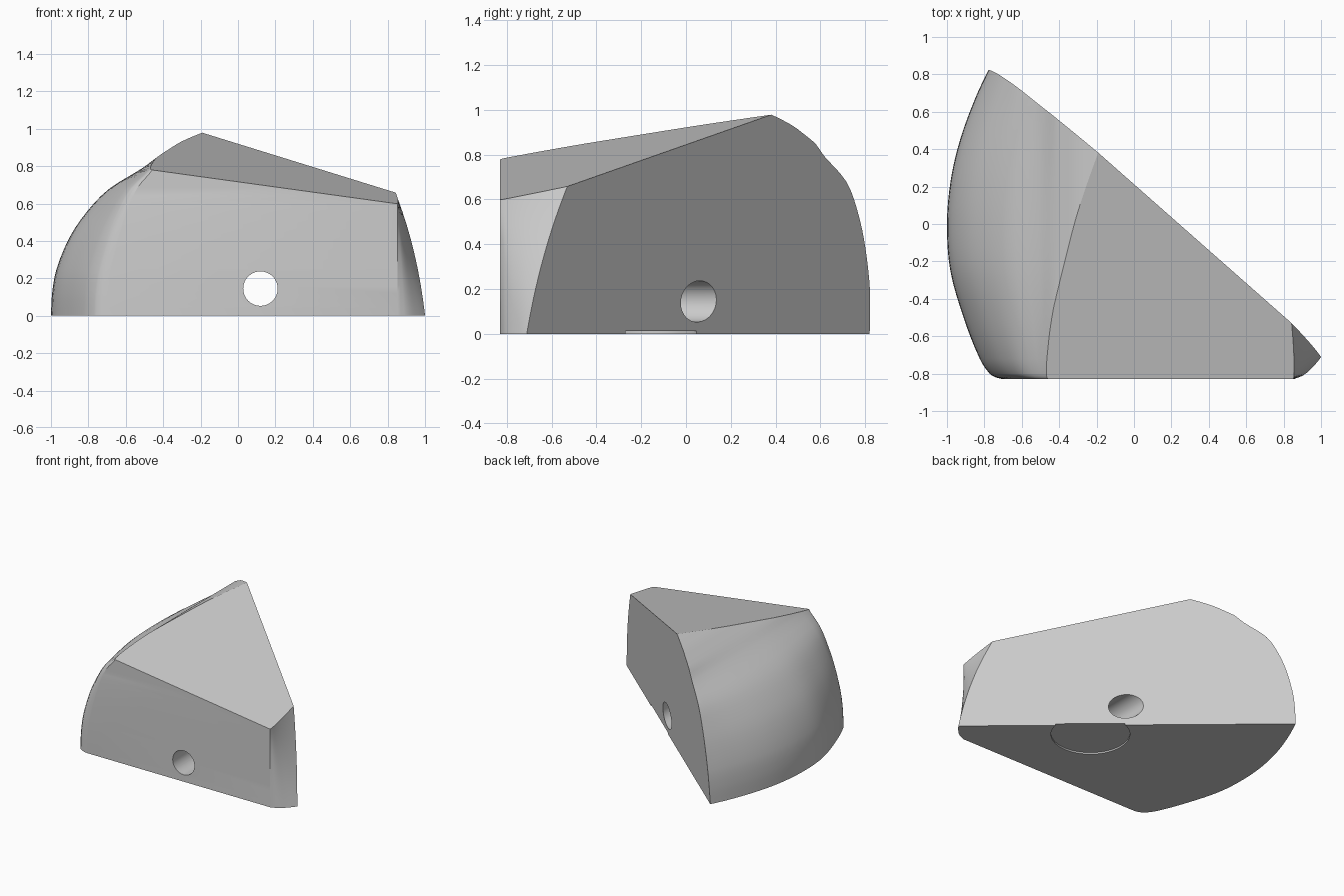
import bpy, bmesh, math
from mathutils import Vector, Matrix

cube = bpy.data.objects.get("Cube")
if cube:
    bpy.data.objects.remove(cube, do_unlink=True)

grey = bpy.data.materials.new("light_grey")
grey.use_nodes = True
colour = (0.6, 0.6, 0.6, 1)
grey.diffuse_color = colour
grey.node_tree.nodes["Principled BSDF"].inputs["Base Color"].default_value = colour


def smooth(points, t):
    """Smooth interpolation through (t, value) points."""
    t = min(max(t, points[0][0]), points[-1][0])
    n = len(points)

    def slope(i):
        a, b = points[max(i - 1, 0)], points[min(i + 1, n - 1)]
        return (b[1] - a[1]) / (b[0] - a[0])
    for i in range(n - 1):
        (t0, v0), (t1, v1) = points[i], points[i + 1]
        if t <= t1:
            h = t1 - t0
            s = (t - t0) / h
            return (v0 * (2*s**3 - 3*s**2 + 1) + v1 * (3*s**2 - 2*s**3)
                    + h * slope(i) * (s**3 - 2*s**2 + s) + h * slope(i + 1) * (s**3 - s**2))


def dense(points, steps):
    ts = [p[0] for p in points]
    return [a + (b - a) * k / steps for a, b in zip(ts, ts[1:]) for k in range(steps)] + [ts[-1]]


# Bulging side: height profile (z, x) and inward pull along the base (y, dx)
side_profile = [(0, -1), (.12, -.994), (.25, -.97), (.42, -.9), (.56, -.805), (.68, -.687),
                (.79, -.51), (.85, -.43), (.89, -.37), (.927, -.31), (.957, -.245),
                (.99, -.165), (1.05, -.05)]
side_pull = [(-.83, .3), (-.82, .262), (-.80, .228), (-.72, .175), (-.51, .092), (-.25, .018), (0, 0),
             (.235, .02), (.45, .07), (.67, .15), (.85, .235), (.95, .29)]
# Small rounded end: outward flare along the base (y, dx)
end_flare = [(-.83, 0), (-.81, .05), (-.77, .098), (-.71, .148), (-.62, .2), (-.54, .23),
             (-.3, .25), (.95, .25)]

# Body: horizontal sections lofted upward, then cut by flat planes
bm = bmesh.new()
rows = []
for z in dense(side_profile, 3):
    w_side = max(0, 1 - (z / .85) ** 3)
    w_end = max(-.1, 1 - z / .63)
    ring = [(smooth(side_profile, z) + w_side * smooth(side_pull, y), y, z)
            for y in reversed(dense(side_pull, 4))]
    ring += [(.853 + w_end * smooth(end_flare, y), y, z) for y in dense(end_flare, 3)]
    rows.append([bm.verts.new(p) for p in ring])
for lower, upper in zip(rows, rows[1:]):
    for i in range(len(lower)):
        j = (i + 1) % len(lower)
        bm.faces.new((lower[i], lower[j], upper[j], upper[i]))
bm.faces.new(list(reversed(rows[0])))
bm.faces.new(rows[-1])


def slice_off(point, normal):
    cut = bmesh.ops.bisect_plane(bm, geom=bm.verts[:] + bm.edges[:] + bm.faces[:], dist=1e-5,
                                 plane_co=point, plane_no=normal, clear_outer=True)
    rim = [e for e in cut["geom_cut"] if isinstance(e, bmesh.types.BMEdge) and e.is_boundary]
    bmesh.ops.holes_fill(bm, edges=rim, sides=0)


slice_off((-.78, .82, 0), (.86, 1, -.069))          # slanted back
slice_off((-.5, -.83, .785), (.138, -.195, 1))      # sloping top
bmesh.ops.recalc_face_normals(bm, faces=bm.faces[:])
mesh = bpy.data.meshes.new("wedge_body")
bm.to_mesh(mesh)
bm.free()
mesh.materials.append(grey)
body = bpy.data.objects.new("wedge_body", mesh)
bpy.context.collection.objects.link(body)


# Through hole and shallow round recess underneath
def drill(name, radius, depth, place):
    cutter_bm = bmesh.new()
    bmesh.ops.create_cone(cutter_bm, cap_ends=True, segments=64, radius1=radius, radius2=radius,
                          depth=depth, matrix=place)
    cutter_mesh = bpy.data.meshes.new(name)
    cutter_bm.to_mesh(cutter_mesh)
    cutter_bm.free()
    cutter_mesh.materials.append(grey)
    cutter = bpy.data.objects.new(name, cutter_mesh)
    bpy.context.collection.objects.link(cutter)
    mod = body.modifiers.new(name, 'BOOLEAN')
    mod.operation, mod.solver, mod.object = 'DIFFERENCE', 'EXACT', cutter
    bpy.context.view_layer.objects.active = body
    bpy.ops.object.modifier_apply(modifier=name)
    bpy.data.objects.remove(cutter, do_unlink=True)


drill("through_hole", .092, 4, Matrix.Translation((.12, 0, .145)) @ Matrix.Rotation(math.pi / 2, 4, 'X'))
drill("base_recess", .275, .024, Matrix.Translation((.22, -.21, 0)))

bpy.ops.object.select_all(action='DESELECT')
body.select_set(True)
bpy.context.view_layer.objects.active = body
bpy.ops.object.shade_smooth_by_angle(angle=math.radians(25))
